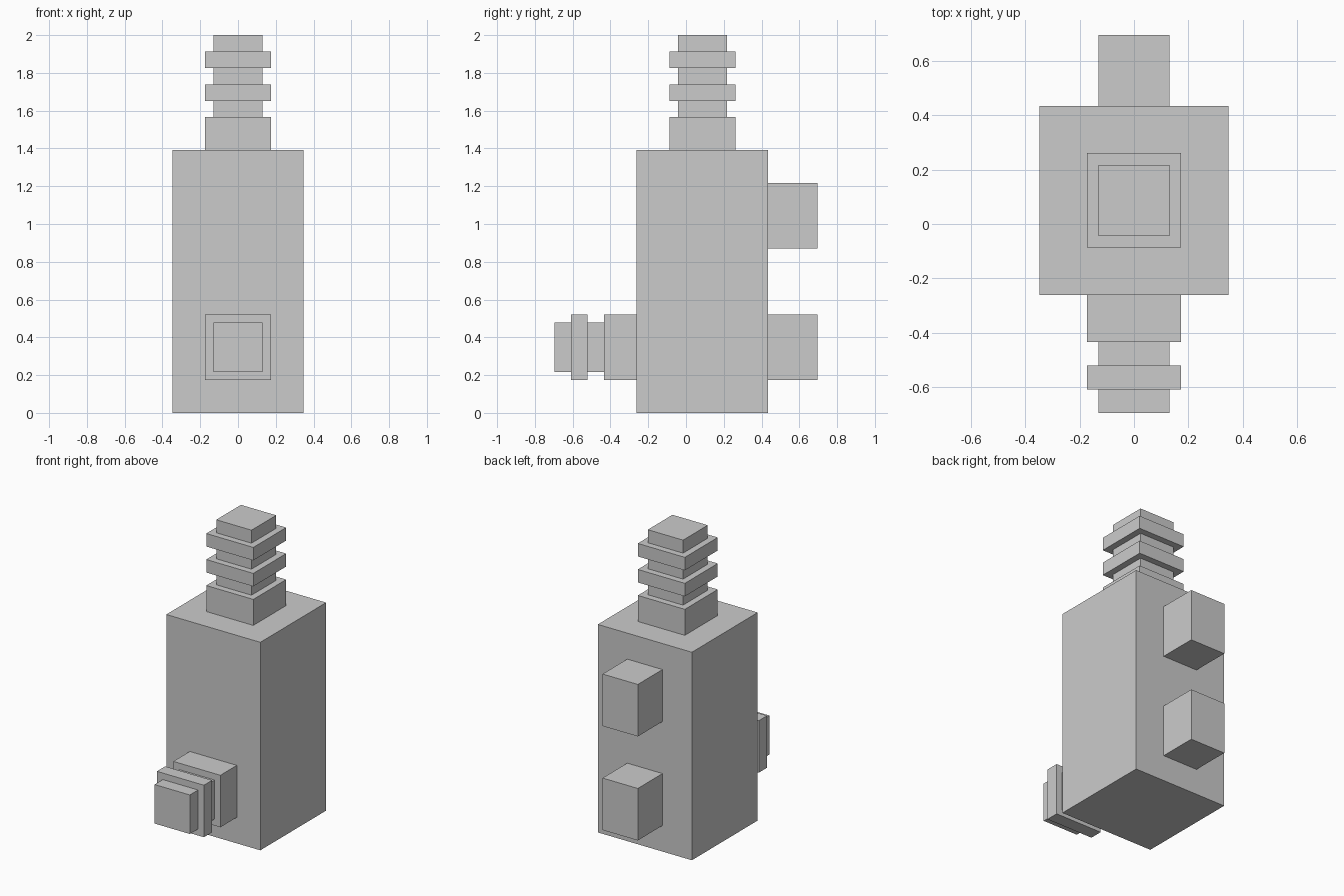
import bpy
import bmesh
from mathutils import Vector

if "Cube" in bpy.data.objects:
    bpy.data.objects.remove(bpy.data.objects["Cube"])

U = 2 / 23  # design module: the model is 23 modules tall


def box(name, lo, hi):
    """Axis-aligned box between two corners given in modules."""
    lo, hi = Vector(lo) * U, Vector(hi) * U
    bm = bmesh.new()
    bmesh.ops.create_cube(bm, size=1)
    for v in bm.verts:
        v.co = (lo + hi) / 2 + v.co * (hi - lo)
    mesh = bpy.data.meshes.new(name)
    bm.to_mesh(mesh)
    bm.free()
    obj = bpy.data.objects.new(name, mesh)
    bpy.context.collection.objects.link(obj)


# Main body
box("body", (-4, -3, 0), (4, 5, 16))

# Top stem: collar, then alternating necks and rings (half width, bottom, top)
top_sections = [("collar", 2, 16, 18), ("neck", 1.5, 18, 19), ("ring", 2, 19, 20),
                ("neck", 1.5, 20, 21), ("ring", 2, 21, 22), ("tip", 1.5, 22, 23)]
for part, r, z0, z1 in top_sections:
    box("top_" + part, (-r, 1 - r, z0), (r, 1 + r, z1))

# Front nozzle: same idea, stepping out along -y at height 4
front_sections = [("collar", 2, 3, 5), ("neck", 1.5, 5, 6),
                  ("ring", 2, 6, 7), ("tip", 1.5, 7, 8)]
for part, r, d0, d1 in front_sections:
    box("front_" + part, (-r, -d1, 4 - r), (r, -d0, 4 + r))

# Two back pegs
for part, z in (("lower", 2), ("upper", 10)):
    box(part + "_back_peg", (-1.5, 5, z), (1.5, 8, z + 4))
